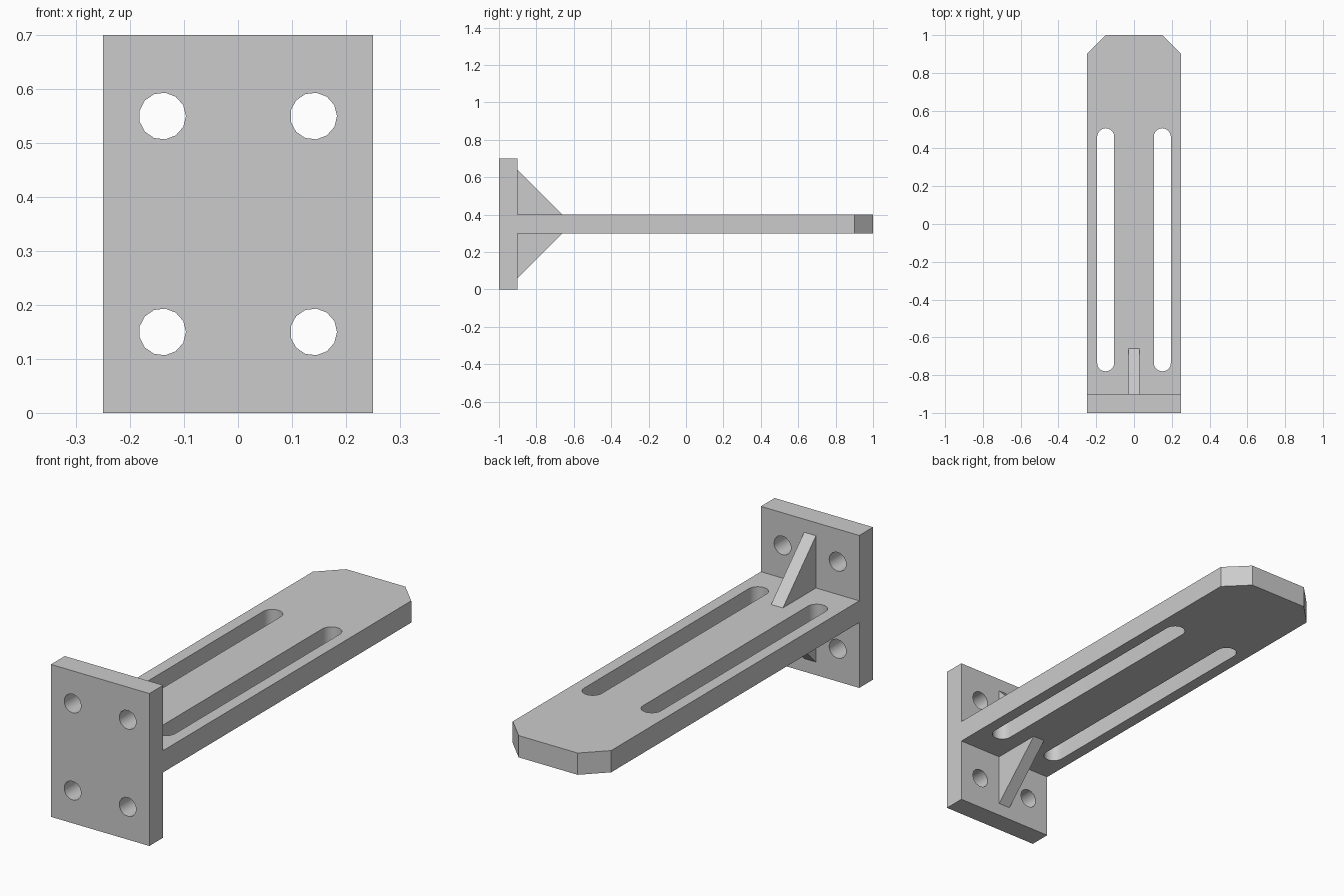
import bpy
import bmesh
from math import cos, sin, pi, radians

cube = bpy.data.objects.get("Cube")
if cube:
    bpy.data.objects.remove(cube, do_unlink=True)

grey = bpy.data.materials.new("plain grey")
grey.use_nodes = True
COLOUR = (0.6, 0.6, 0.6, 1)
grey.diffuse_color = COLOUR
grey.node_tree.nodes["Principled BSDF"].inputs["Base Color"].default_value = COLOUR


def arc(cx, cy, r, start, end, steps):
    """Points along an arc, both ends included."""
    angles = [start + (end - start) * i / steps for i in range(steps + 1)]
    return [(cx + r * cos(a), cy + r * sin(a)) for a in angles]


def slot(cx, low, high, r):
    """Long hole with rounded ends."""
    return arc(cx, high - r, r, 0, pi, 10) + arc(cx, low + r, r, pi, 2 * pi, 10)


def extruded(name, loops, thickness, location, rotation=(0, 0, 0)):
    """Extrude a filled outline; every loop after the first is a hole."""
    curve = bpy.data.curves.new(name, "CURVE")
    curve.dimensions = "2D"
    curve.fill_mode = "BOTH"
    curve.extrude = thickness / 2
    for loop in loops:
        spline = curve.splines.new("POLY")
        spline.points.add(len(loop) - 1)
        for point, (x, y) in zip(spline.points, loop):
            point.co = (x, y, 0, 1)
        spline.use_cyclic_u = True
    obj = bpy.data.objects.new(name, curve)
    obj.location = location
    obj.rotation_euler = [radians(a) for a in rotation]
    bpy.context.collection.objects.link(obj)
    bpy.ops.object.select_all(action="DESELECT")
    obj.select_set(True)
    bpy.context.view_layer.objects.active = obj
    bpy.ops.object.convert(target="MESH")
    obj = bpy.context.object

    # Weld caps to walls
    bm = bmesh.new()
    bm.from_mesh(obj.data)
    bmesh.ops.remove_doubles(bm, verts=bm.verts, dist=0.0001)
    bmesh.ops.recalc_face_normals(bm, faces=bm.faces)
    bm.to_mesh(obj.data)
    bm.free()
    obj.data.materials.clear()
    obj.data.materials.append(grey)
    bpy.ops.object.shade_smooth_by_angle(angle=radians(35))
    return obj


# Mounting plate with four bolt holes
plate = [(-0.25, 0), (0.25, 0), (0.25, 0.7), (-0.25, 0.7)]
holes = [arc(x, z, 0.0435, 0, 2 * pi, 13)[:-1]
         for x in (-0.14, 0.14) for z in (0.15, 0.55)]
extruded("mounting_plate", [plate] + holes, 0.1, (0, -0.95, 0), (90, 0, 0))

# Arm with clipped end corners and two long slots
arm = [(-0.25, -0.9), (0.25, -0.9), (0.25, 0.9),
       (0.15, 1), (-0.15, 1), (-0.25, 0.9)]
slots = [slot(x, -0.78, 0.507, 0.045) for x in (-0.15, 0.15)]
extruded("arm", [arm] + slots, 0.1, (0, 0, 0.35))

# Triangular gussets above and below the arm
for name, side in (("upper_gusset", 1), ("lower_gusset", -1)):
    triangle = [(-0.9, side * 0.05), (-0.66, side * 0.05), (-0.9, side * 0.29)]
    extruded(name, [triangle], 0.06, (0, 0, 0.35), (90, 0, 90))
